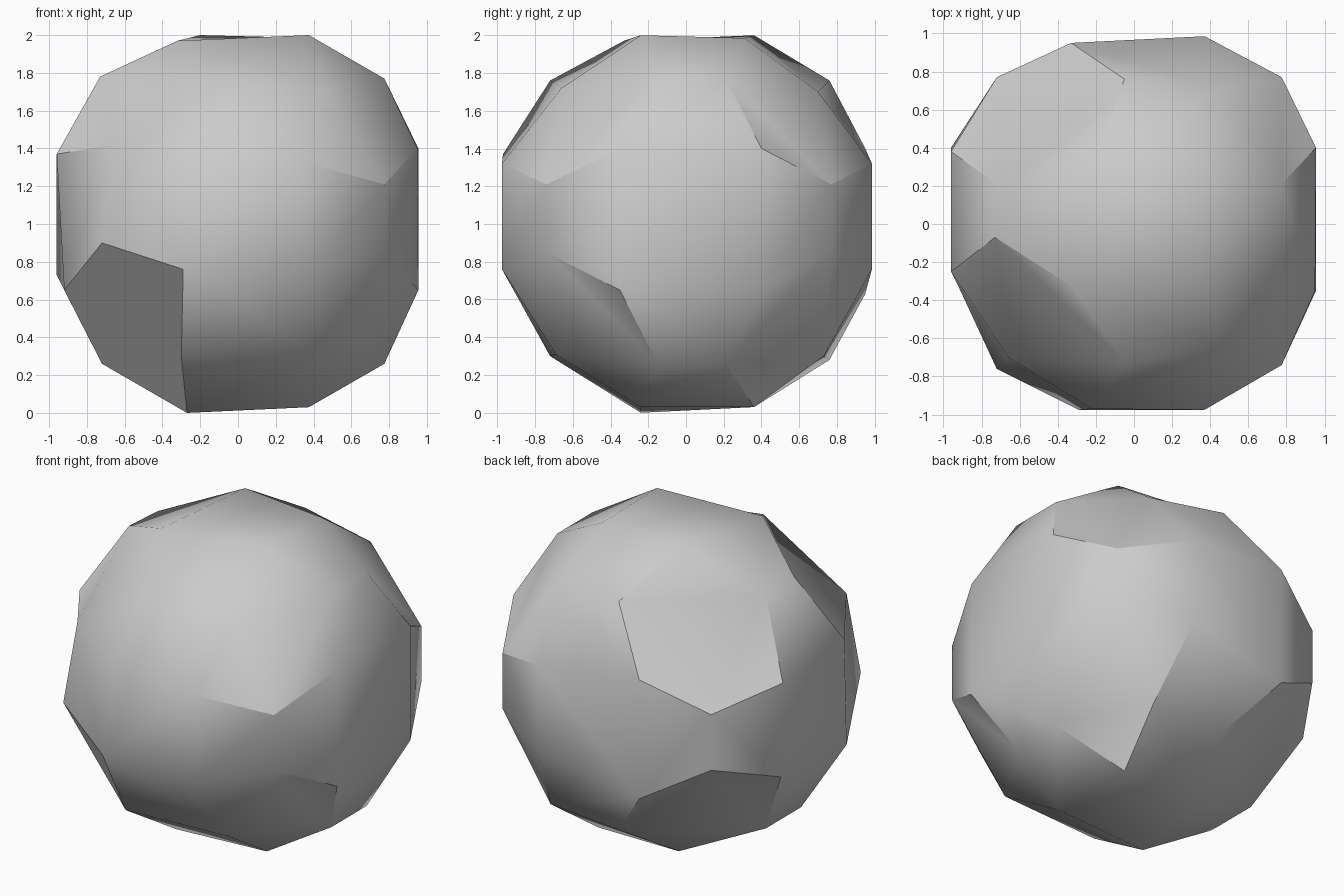
import bpy, bmesh, math
from itertools import product

cube = bpy.data.objects.get("Cube")
if cube:
    bpy.data.objects.remove(cube, do_unlink=True)

# Stone material
stone = bpy.data.materials.new("stone_grey")
stone.use_nodes = True
grey = (0.6, 0.6, 0.6, 1)
stone.diffuse_color = grey
bsdf = stone.node_tree.nodes["Principled BSDF"]
bsdf.inputs["Base Color"].default_value = grey
bsdf.inputs["Roughness"].default_value = 0.8

X, Y, Z = range(3)
SIGNS = "-+"

# Ranges along x, y and z: a panel faces its axis, a ridge runs along it
groups = {
    ("panel", X): ((-0.96, 0.955), (-0.26, 0.40), (-0.27, 0.40)),
    ("panel", Y): ((-0.29, 0.37), (-0.975, 0.985), (-0.24, 0.32)),
    ("panel", Z): ((-0.27, 0.375), (-0.24, 0.36), (-0.97, 1.0)),
    ("ridge", X): ((-0.05, 0.47), (-0.72, 0.76), (-0.72, 0.76)),
    ("ridge", Y): ((-0.72, 0.775), (-0.15, 0.21), (-0.74, 0.77)),
    ("ridge", Z): ((-0.72, 0.775), (-0.74, 0.77), (-0.15, 0.21)),
}

# Chipped corners that break the regular pattern
chips = {
    ("panel", X, "---"): (-0.92, -0.33, -0.35),
    ("panel", X, "--+"): (-0.96, -0.25, 0.37),
    ("panel", X, "-++"): (-0.96, 0.38, 0.33),
    ("panel", X, "+--"): (0.955, -0.35, -0.35),
    ("panel", X, "++-"): (0.955, 0.40, -0.34),
    ("panel", X, "+-+"): (0.95, -0.35, 0.40),
    ("panel", Y, "--+"): (-0.22, -0.97, 0.37),
    ("panel", Y, "-+-"): (-0.33, 0.95, -0.37),
    ("panel", Y, "-++"): (-0.33, 0.95, 0.40),
    ("panel", Z, "---"): (-0.27, -0.24, -1.0),
    ("panel", Z, "-+-"): (-0.20, 0.36, -0.97),
    ("panel", Z, "--+"): (-0.32, -0.33, 0.97),
    ("panel", Z, "-++"): (-0.20, 0.36, 1.0),
    ("panel", Z, "+++"): (0.38, 0.31, 0.985),
    ("ridge", X, "---"): (-0.30, -0.72, -0.70),
    ("ridge", X, "+--"): (0.41, -0.69, -0.69),
    ("ridge", X, "++-"): (0.46, 0.73, -0.70),
    ("ridge", X, "+-+"): (0.46, -0.66, 0.72),
    ("ridge", X, "+++"): (0.46, 0.70, 0.70),
    ("ridge", Y, "--+"): (-0.73, -0.07, 0.78),
    ("ridge", Z, "---"): (-0.72, -0.76, -0.10),
    ("ridge", Z, "--+"): (-0.66, -0.70, 0.42),
}

# Corner points of the boulder
bm = bmesh.new()
points = {}
for (kind, axis), ranges in groups.items():
    for picks in product((0, 1), repeat=3):
        key = (kind, axis, "".join(SIGNS[p] for p in picks))
        regular = [r[p] for r, p in zip(ranges, picks)]
        x, y, z = chips.get(key, regular)
        points[key] = bm.verts.new((x, y, z + 1))


def corner(kind, axis, signs):
    """Point of one group, with signs given per axis."""
    return points[kind, axis, "".join(signs[a] for a in (X, Y, Z))]


def facet(*corners):
    bm.faces.new(corners)


# Six square panels, each ringed by four sloping facets
for a in (X, Y, Z):
    b, c = (a + 1) % 3, (a + 2) % 3
    for s in SIGNS:
        facet(*(corner("panel", a, {a: s, b: t, c: u})
                for t, u in ("--", "+-", "++", "-+")))
        for side, run in ((b, c), (c, b)):
            for t in SIGNS:
                low, high = ({a: s, side: t, run: u} for u in SIGNS)
                facet(corner("panel", a, low), corner("panel", a, high),
                      corner("ridge", run, high), corner("ridge", run, low))

# Eight six-sided facets across the corners
for s in product(SIGNS, repeat=3):
    facet(corner("panel", X, s), corner("ridge", Z, s),
          corner("panel", Y, s), corner("ridge", X, s),
          corner("panel", Z, s), corner("ridge", Y, s))

bmesh.ops.recalc_face_normals(bm, faces=bm.faces[:])
mesh = bpy.data.meshes.new("boulder")
bm.to_mesh(mesh)
bm.free()
mesh.materials.append(stone)
boulder = bpy.data.objects.new("boulder", mesh)
bpy.context.collection.objects.link(boulder)

# Soft shading that keeps the steeper creases
bpy.ops.object.select_all(action='DESELECT')
boulder.select_set(True)
bpy.context.view_layer.objects.active = boulder
bpy.ops.object.shade_smooth_by_angle(angle=math.radians(38))
